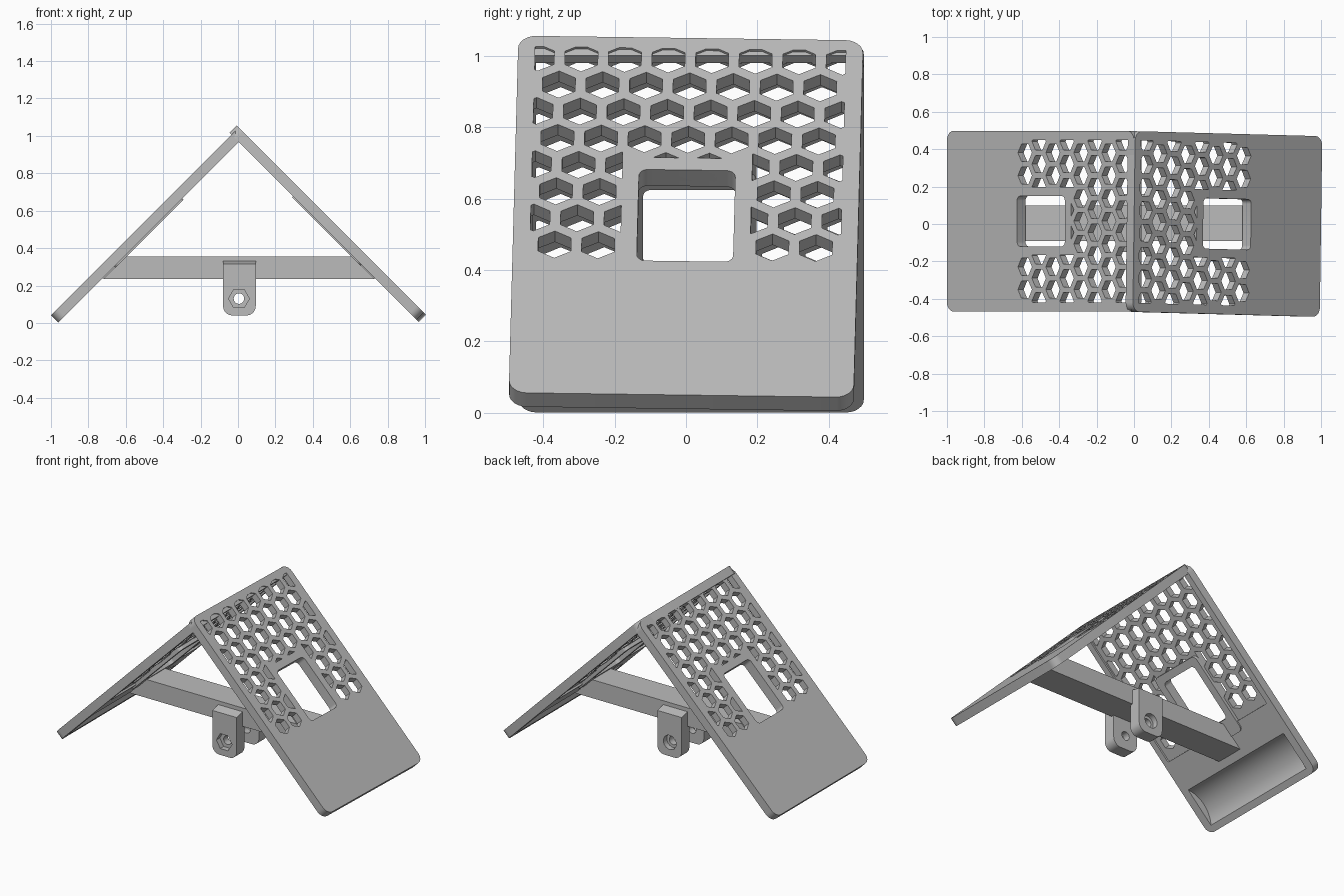
import bpy, bmesh, math
from mathutils import Matrix

if "Cube" in bpy.data.objects:
    bpy.data.objects.remove(bpy.data.objects["Cube"])

grey = bpy.data.materials.new("plain grey")
grey.use_nodes = True
grey.diffuse_color = (0.5, 0.5, 0.5, 1)
grey.node_tree.nodes["Principled BSDF"].inputs["Base Color"].default_value = (0.5, 0.5, 0.5, 1)


def prism(bm, pts, lo, hi, axis="Z"):
    """Extrude an outline along Z, or along Y for an (x, z) outline."""
    place = (lambda a, b, h: (a, b, h)) if axis == "Z" else (lambda a, b, h: (a, h, b))
    rings = [[bm.verts.new(place(a, b, h)) for a, b in pts] for h in (lo, hi)]
    bm.faces.new(rings[0])
    bm.faces.new(rings[1])
    n = len(pts)
    for i in range(n):
        j = (i + 1) % n
        bm.faces.new((rings[0][i], rings[0][j], rings[1][j], rings[1][i]))


def circle(cx, cy, r, n, turn=0.0):
    return [(cx + r * math.cos(turn + 2 * math.pi * i / n),
             cy + r * math.sin(turn + 2 * math.pi * i / n)) for i in range(n)]


def rounded(x0, x1, y0, y1, r, seg=6):
    pts = []
    for k, (cx, cy) in enumerate([(x1 - r, y1 - r), (x0 + r, y1 - r),
                                  (x0 + r, y0 + r), (x1 - r, y0 + r)]):
        for i in range(seg + 1):
            t = math.pi / 2 * (k + i / seg)
            pts.append((cx + r * math.cos(t), cy + r * math.sin(t)))
    return pts


def clip(pts, axis, limit, sign):
    """Keep the part of a convex outline where sign * coordinate < sign * limit."""
    out = []
    for i, p in enumerate(pts):
        q = pts[(i + 1) % len(pts)]
        dp, dq = sign * (limit - p[axis]), sign * (limit - q[axis])
        if dp > 0:
            out.append(p)
        if dp * dq < 0:
            t = dp / (dp - dq)
            out.append((p[0] + t * (q[0] - p[0]), p[1] + t * (q[1] - p[1])))
    return out


def make(name, bm):
    bmesh.ops.recalc_face_normals(bm, faces=bm.faces[:])
    mesh = bpy.data.meshes.new(name)
    bm.to_mesh(mesh)
    bm.free()
    mesh.materials.append(grey)
    ob = bpy.data.objects.new(name, mesh)
    bpy.context.collection.objects.link(ob)
    return ob


def carve(ob, cutter_bm):
    cutter = make("cutter", cutter_bm)
    cutter.hide_render = True
    mod = ob.modifiers.new("cut", "BOOLEAN")
    mod.operation, mod.solver, mod.object = "DIFFERENCE", "EXACT", cutter
    bpy.context.view_layer.update()
    dg = bpy.context.evaluated_depsgraph_get()
    mesh = bpy.data.meshes.new_from_object(ob.evaluated_get(dg))
    ob.modifiers.clear()
    ob.data = mesh
    bpy.data.objects.remove(cutter)


def smooth(ob):
    bpy.ops.object.select_all(action="DESELECT")
    ob.select_set(True)
    bpy.context.view_layer.objects.active = ob
    bpy.ops.object.shade_smooth_by_angle()


# Panel dimensions: x runs down the slope from the ridge, z is outward
LENGTH, HALF, THICK = 1.414, 0.483, 0.055
PITCH, HEX = 0.122, 0.053
FRAME_TOP, FRAME_HALF = 0.475, 0.182
WINDOW = rounded(0.523, 0.884, -0.135, 0.135, 0.025)


def hex_cells():
    cells = []
    for row in range(8):
        s = 0.085 + row * PITCH * math.sqrt(3) / 2
        for k in range(-4, 5):
            v = (k + (0.5 if row % 2 == 0 else 0)) * PITCH
            cell = circle(s, v, HEX, 6)
            for axis, limit, sign in ((0, 0.042, -1), (1, 0.435, 1), (1, -0.435, -1)):
                cell = clip(cell, axis, limit, sign)
            # Leave solid material around the window
            if s + HEX > FRAME_TOP:
                if abs(v) < 0.1 and s < 0.52:
                    cell = clip(cell, 0, FRAME_TOP, 1)
                elif v > 0:
                    cell = clip(cell, 1, FRAME_HALF, -1)
                else:
                    cell = clip(cell, 1, -FRAME_HALF, 1)
            # Drop slivers too small to matter
            if len(cell) > 2:
                spans = [max(p[a] for p in cell) - min(p[a] for p in cell) for a in (0, 1)]
                if min(spans) > 0.012:
                    cells.append(cell)
    return cells


def build_panel(side, matrix):
    shift = Matrix.Translation((-LENGTH / 2, 0, 0))
    bm = bmesh.new()
    prism(bm, rounded(0, LENGTH, -HALF, HALF, 0.05), -THICK, 0)
    panel = make(side + "_panel", bm)
    # Shallow recess behind the honeycomb
    bm = bmesh.new()
    prism(bm, rounded(0.03, 0.93, -0.445, 0.445, 0.01), -0.1, -0.043)
    carve(panel, bm)
    # Honeycomb, window and the hollowed trough on the inner face
    bm = bmesh.new()
    for cell in hex_cells():
        prism(bm, cell, -0.1, 0.05)
    prism(bm, WINDOW, -0.1, 0.05)
    prism(bm, circle(1.25, -0.1905, 0.1825, 96), -0.43, 0.43, "Y")
    carve(panel, bm)
    # Raised surround of the window on the inner face
    bm = bmesh.new()
    prism(bm, rounded(FRAME_TOP, 0.99, -FRAME_HALF, FRAME_HALF, 0.03), -0.064, -0.02)
    frame = make(side + "_window_frame", bm)
    bm = bmesh.new()
    prism(bm, WINDOW, -0.1, 0.05)
    carve(frame, bm)
    for ob in (panel, frame):
        ob.data.transform(matrix @ shift)
        smooth(ob)


tilt = Matrix.Rotation(math.radians(45), 4, "Y")
build_panel("left", Matrix.Translation((0.5, 0, 0.55)) @ tilt
            @ Matrix.Rotation(math.radians(-1.1), 4, "Z"))
build_panel("right", Matrix.Translation((-0.5, 0.015, 0.54))
            @ Matrix.Rotation(math.pi, 4, "Z") @ tilt)

# Cross bar with narrower tabs reaching into both panels
for name, extra, half in (("cross_bar", 0, 0.095), ("cross_bar_tabs", 0.03, 0.06)):
    inset = extra / 10
    bm = bmesh.new()
    prism(bm, [(-0.72 - extra, 0.235 + inset), (0.73 + extra, 0.235 + inset),
               (0.61 + extra, 0.355 - inset), (-0.6 - extra, 0.355 - inset)],
          0.005 - half, 0.005 + half, "Y")
    make(name, bm)

# Clevis prongs: hex nut seat in front, round seat behind
BOLT = (0.005, 0.13)
for name, inner, outer, seat in (("front_prong", -0.07, -0.15, 6), ("back_prong", 0.08, 0.16, 32)):
    outline = rounded(-0.08, 0.095, 0.04, 0.5, 0.05)
    outline = clip(outline, 1, 0.335, 1)
    bm = bmesh.new()
    prism(bm, outline, inner, outer, "Y")
    for v in bm.verts:
        if v.co.z > 0.33 and abs(v.co.y - outer) < 0.001:
            v.co.z -= 0.02
    prong = make(name, bm)
    bm = bmesh.new()
    prism(bm, circle(*BOLT, 0.028, 32), -0.3, 0.3, "Y")
    carve(prong, bm)
    bm = bmesh.new()
    floor = outer + (0.035 if outer < 0 else -0.035)
    prism(bm, circle(*BOLT, 0.056 if seat == 6 else 0.046, seat), floor, outer * 1.5, "Y")
    carve(prong, bm)
    smooth(prong)
